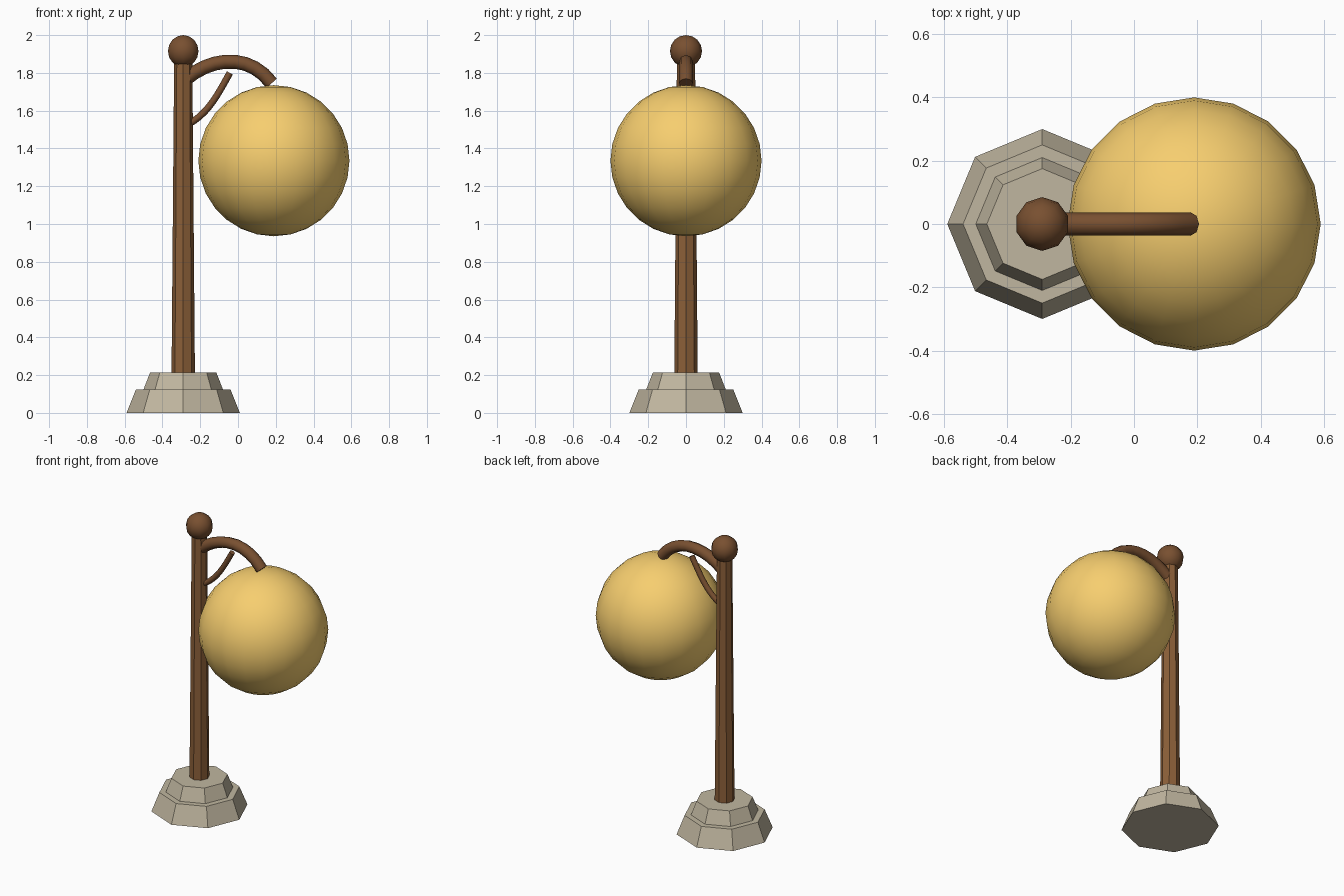
import bpy, bmesh, math
from mathutils import Vector
from mathutils.geometry import interpolate_bezier

if "Cube" in bpy.data.objects:
    bpy.data.objects.remove(bpy.data.objects["Cube"])

POST_X = -0.29


def material(name, rgb):
    m = bpy.data.materials.new(name)
    m.diffuse_color = (*rgb, 1)
    m.use_nodes = True
    m.node_tree.nodes["Principled BSDF"].inputs["Base Color"].default_value = m.diffuse_color
    return m


wood = material("wood", (0.26, 0.115, 0.04))
dark_wood = material("dark_wood", (0.19, 0.08, 0.03))
stone = material("stone", (0.53, 0.47, 0.35))
glow = material("glow", (0.93, 0.62, 0.16))


def loft(name, rings, mat, smooth_angle=None):
    """Skin a list of equal-sized vertex rings and cap both ends."""
    bm = bmesh.new()
    loops = [[bm.verts.new(p) for p in ring] for ring in rings]
    n = len(loops[0])
    for a, b in zip(loops, loops[1:]):
        for i in range(n):
            j = (i + 1) % n
            bm.faces.new((a[i], a[j], b[j], b[i]))
    bm.faces.new(loops[0][::-1])
    bm.faces.new(loops[-1])
    bmesh.ops.recalc_face_normals(bm, faces=bm.faces)
    return finish(name, bm, mat, smooth_angle)


def finish(name, bm, mat, smooth_angle=None):
    me = bpy.data.meshes.new(name)
    bm.to_mesh(me)
    bm.free()
    me.materials.append(mat)
    ob = bpy.data.objects.new(name, me)
    bpy.context.collection.objects.link(ob)
    if smooth_angle:
        bpy.ops.object.select_all(action='DESELECT')
        ob.select_set(True)
        bpy.context.view_layer.objects.active = ob
        bpy.ops.object.shade_smooth_by_angle(angle=math.radians(smooth_angle))
    return ob


def turned(name, profile, sides, mat):
    """Faceted upright part from (radius, height) pairs."""
    angles = [2 * math.pi * i / sides for i in range(sides)]
    return loft(name, [[(POST_X + r * math.cos(a), r * math.sin(a), z)
                        for a in angles] for r, z in profile], mat)


def tube(name, controls, radius, mat, steps=10, sides=8):
    """Bent rod along a Bezier path in the XZ plane."""
    path = interpolate_bezier(*[Vector((x, 0, z)) for x, z in controls], steps)
    rings = []
    for i, p in enumerate(path):
        t = (path[min(i + 1, steps - 1)] - path[max(i - 1, 0)]).normalized()
        side = Vector((0, 1, 0))
        up = t.cross(side)
        rings.append([p + radius * (math.cos(a) * side + math.sin(a) * up)
                      for a in (2 * math.pi * k / sides for k in range(sides))])
    return loft(name, rings, mat, 50)


def ball(name, centre, radius, segments, rings, mat):
    bm = bmesh.new()
    bmesh.ops.create_uvsphere(bm, u_segments=segments, v_segments=rings, radius=radius)
    bmesh.ops.translate(bm, verts=bm.verts, vec=centre)
    return finish(name, bm, mat, 60)


# Stepped octagonal stone foot
turned("stone_base", [(0.30, 0), (0.25, 0.125), (0.21, 0.125), (0.175, 0.215)], 8, stone)

# Tapered post and ball finial
turned("post", [(0.062, 0.2), (0.048, 1.88)], 8, wood)
ball("finial", (POST_X, 0, 1.915), 0.085, 10, 8, dark_wood)

# Curved arm and its brace
tube("arm", [(-0.28, 1.765), (-0.14, 1.885), (0.06, 1.905), (0.178, 1.745)], 0.037, dark_wood)
tube("brace", [(-0.27, 1.525), (-0.16, 1.58), (-0.11, 1.68), (-0.043, 1.80)], 0.018, dark_wood)

# Round lantern
ball("lantern_globe", (0.19, 0, 1.335), 0.40, 20, 14, glow)
